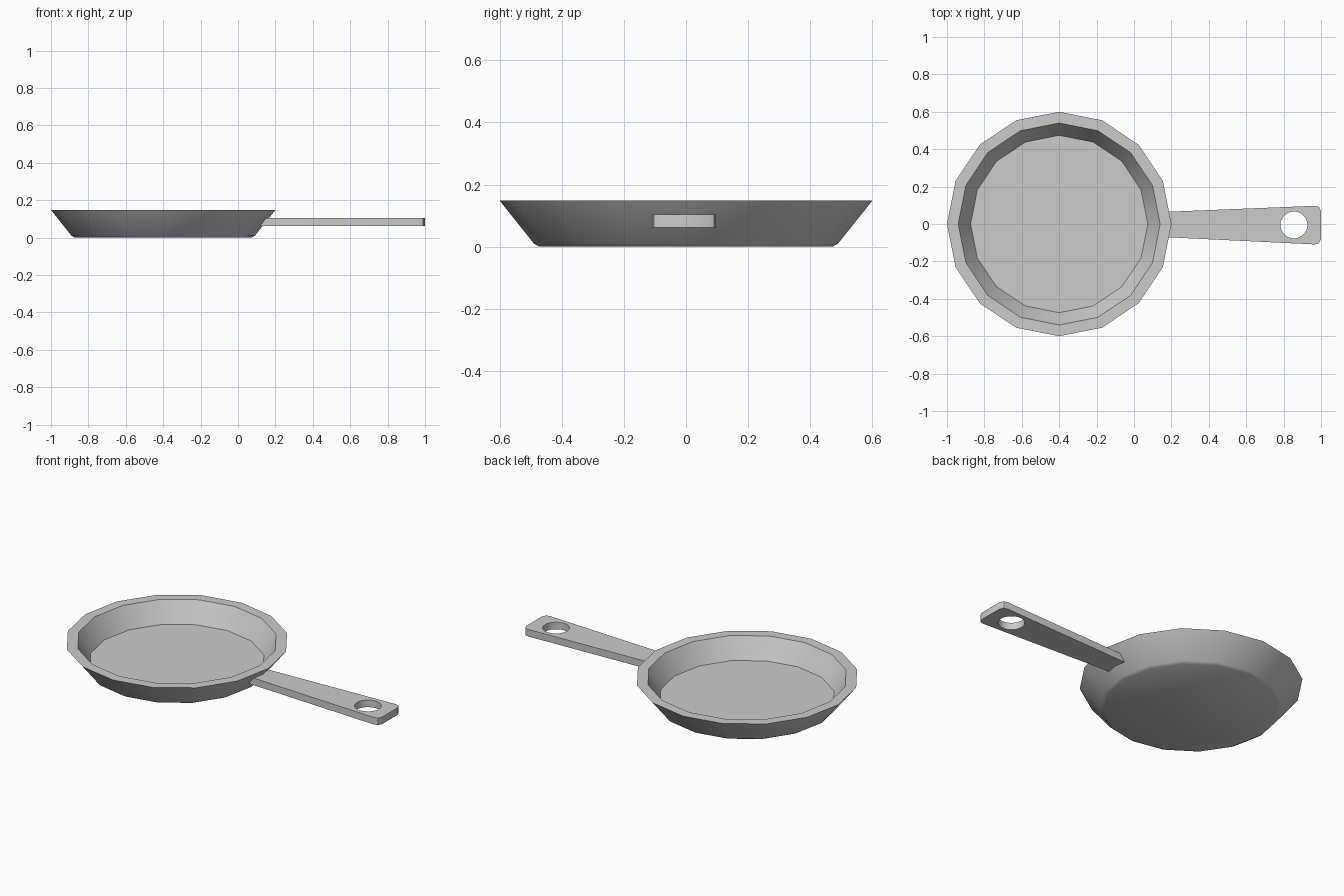
import bpy, bmesh
from math import pi, cos, sin, radians

if "Cube" in bpy.data.objects:
    bpy.data.objects.remove(bpy.data.objects["Cube"])

SIDES = 16
CENTRE_X = -0.4


def make_object(name, bm):
    bmesh.ops.recalc_face_normals(bm, faces=bm.faces[:])
    mesh = bpy.data.meshes.new(name)
    bm.to_mesh(mesh)
    bm.free()
    obj = bpy.data.objects.new(name, mesh)
    bpy.context.collection.objects.link(obj)
    return obj


def smooth(obj, angle):
    bpy.ops.object.select_all(action='DESELECT')
    obj.select_set(True)
    bpy.context.view_layer.objects.active = obj
    bpy.ops.object.shade_smooth_by_angle(angle=radians(angle))


# Pan body: sixteen-sided turned profile, from outer base over the rim to the floor
profile = [(0.472, 0.0), (0.49, 0.010), (0.6, 0.148), (0.54, 0.148), (0.474, 0.03)]
bm = bmesh.new()
rings = []
for r, z in profile:
    rings.append([bm.verts.new((CENTRE_X + r * cos(2 * pi * i / SIDES),
                                r * sin(2 * pi * i / SIDES), z)) for i in range(SIDES)])
for a, b in zip(rings, rings[1:]):
    for i in range(SIDES):
        j = (i + 1) % SIDES
        bm.faces.new((a[i], a[j], b[j], b[i]))
bm.faces.new(rings[0])
bm.faces.new(rings[-1])
pan = make_object("pan_body", bm)
smooth(pan, 40)

# Handle: tapered flat bar with softened outer corners
outline = [(0.12, -0.068), (0.965, -0.109), (0.989, -0.103), (1.0, -0.08),
           (1.0, 0.068), (0.989, 0.091), (0.965, 0.097), (0.12, 0.063)]
bm = bmesh.new()
base = bm.faces.new([bm.verts.new((x, y, 0.062)) for x, y in outline])
bar = bmesh.ops.extrude_face_region(bm, geom=[base])
bmesh.ops.translate(bm, vec=(0, 0, 0.042),
                    verts=[v for v in bar["geom"] if isinstance(v, bmesh.types.BMVert)])
handle = make_object("handle", bm)

# Hanging hole
bpy.ops.mesh.primitive_cylinder_add(vertices=32, radius=0.072, depth=0.3,
                                    location=(0.855, -0.005, 0.083))
cutter = bpy.context.object
cutter.name = "hole_cutter"
cutter.hide_render = True
cutter.hide_set(True)
mod = handle.modifiers.new("hanging_hole", 'BOOLEAN')
mod.operation = 'DIFFERENCE'
mod.object = cutter
mod.solver = 'EXACT'
smooth(handle, 30)
